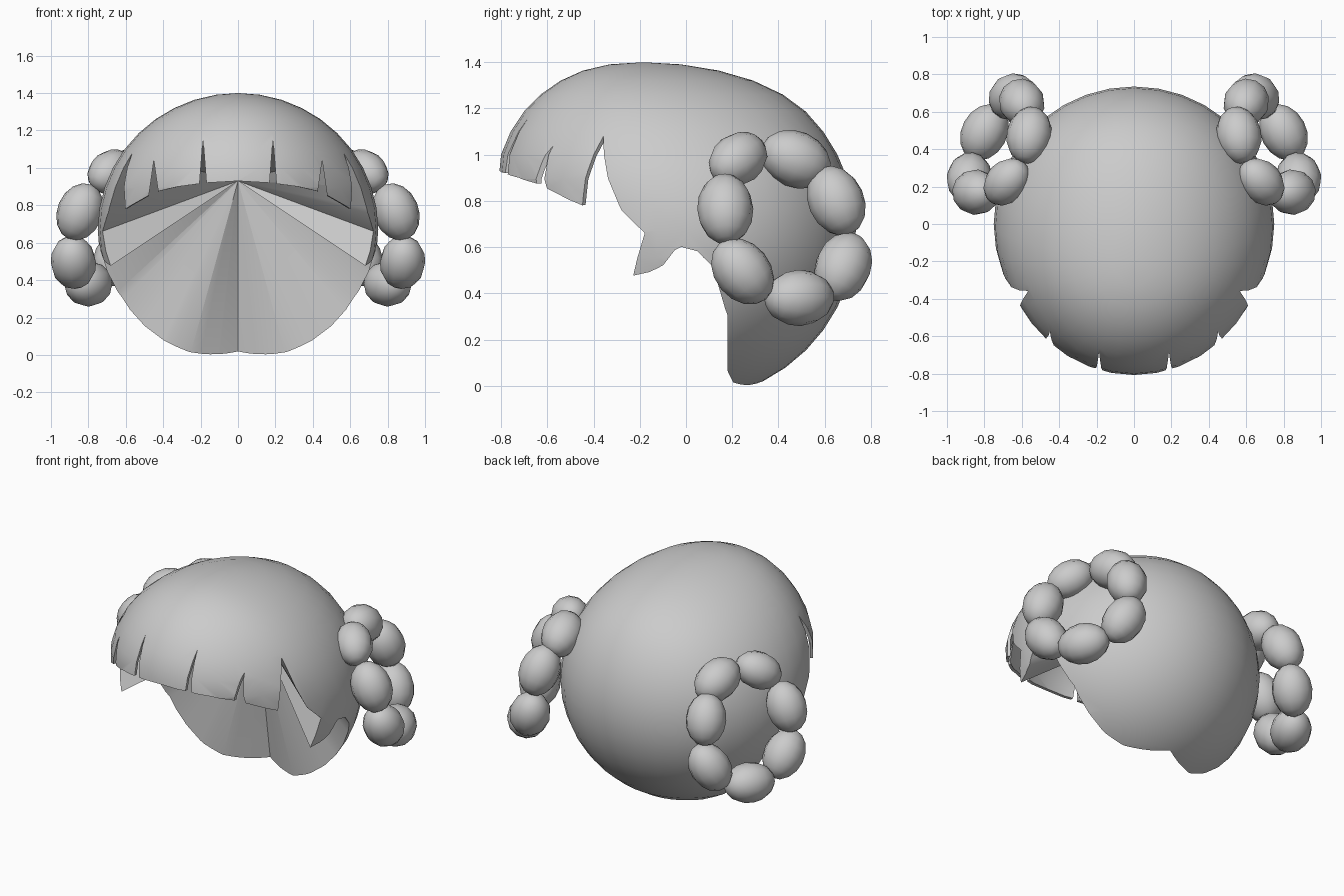
import bpy, bmesh, math
from mathutils import Vector

if "Cube" in bpy.data.objects:
    bpy.data.objects.remove(bpy.data.objects["Cube"])

grey = bpy.data.materials.new("hair_grey")
grey.diffuse_color = (0.6, 0.6, 0.6, 1)
grey.use_nodes = True
grey.node_tree.nodes["Principled BSDF"].inputs["Base Color"].default_value = grey.diffuse_color


def make(name, bm):
    bmesh.ops.recalc_face_normals(bm, faces=bm.faces)
    me = bpy.data.meshes.new(name)
    bm.to_mesh(me)
    bm.free()
    ob = bpy.data.objects.new(name, me)
    bpy.context.collection.objects.link(ob)
    me.materials.append(grey)
    return ob


def smooth(ob, angle):
    bpy.ops.object.select_all(action='DESELECT')
    ob.select_set(True)
    bpy.context.view_layer.objects.active = ob
    bpy.ops.object.shade_smooth_by_angle(angle=math.radians(angle))


def ramp(t):
    t = max(0.0, min(1.0, t))
    return t * t * (3 - 2 * t)


def subtract(ob, cutter):
    cutter.hide_render = True
    bpy.context.view_layer.objects.active = ob
    mod = ob.modifiers.new("cut", 'BOOLEAN')
    mod.operation = 'DIFFERENCE'
    mod.solver = 'EXACT'
    mod.object = cutter
    bpy.ops.object.modifier_apply(modifier=mod.name)
    bpy.data.objects.remove(cutter)


def push(x, y, z):
    """How far the upper front of the ball bulges forward."""
    amount = (0.135 + 0.2 * max(0, z - 0.95)) * (1 - 0.9 * x * x)
    return amount * ramp((z - 0.66) / 0.32) * ramp((0.55 - y) / 0.75)


def hair_ball(inset=0.0):
    bm = bmesh.new()
    bmesh.ops.create_uvsphere(bm, u_segments=36, v_segments=20, radius=1)
    for v in bm.verts:
        x, y = v.co.x * (0.75 - inset), v.co.y * (0.735 - inset)
        z = 0.67 + v.co.z * (0.73 - inset)
        v.co = (x, y - push(x, y, z), z)
    return bm


def side_x(y, z):
    """Half width of the ball at a given depth and height."""
    x, y0 = 0.6, y
    for _ in range(30):
        y0 = 0.5 * y0 + 0.5 * (y + push(x, y0, z))
        x = 0.75 * math.sqrt(max(0, 1 - (y0 / 0.735) ** 2 - ((z - 0.67) / 0.73) ** 2))
    return x


cap = make("hair_cap", hair_ball())

# Face opening: the hairline of one half, from the middle of the fringe, round
# the side lock and ear, to the cleft at the nape; it fans in to one inner point
fringe = [(0, -0.81, 0.93), (0.17, -0.78, 0.92), (0.32, -0.72, 0.9), (0.45, -0.64, 0.87)]
temple = [(-0.45, 0.78), (-0.36, 1.08), (-0.34, 0.9), (-0.28, 0.76), (-0.18, 0.66),
          (-0.23, 0.475), (-0.16, 0.49), (-0.1, 0.52), (-0.05, 0.585), (-0.02, 0.6),
          (0.05, 0.58), (0.12, 0.51), (0.18, 0.3)]
nape = [(0.37, 0.18, 0.07), (0.25, 0.205, 0.02), (0.1, 0.28, 0.0), (0, 0.33, 0.03)]
half = fringe + [(side_x(y, z), y, z) for y, z in temple] + nape
loop = half + [(-x, y, z) for x, y, z in reversed(half[1:-1])]
inner = Vector((0, 0.2, 0.93))
bm = bmesh.new()
apex = bm.verts.new(inner)
outer = bm.verts.new((0, -3, -3))
rim = [bm.verts.new(inner + 1.3 * (Vector(p) - inner)) for p in loop]
for a, b in zip(rim, rim[1:] + rim[:1]):
    bm.faces.new((apex, a, b))
    bm.faces.new((outer, b, a))
subtract(cap, make("face_cutter", bm))

# Hollow behind the fringe, so that it hangs as a thin curtain
notch = Vector(half[5])
d = notch - inner
bm = hair_ball(0.018)
for normal in ((0, -d.z, d.y * 1.0), (-d.y, d.x, 0), (d.y, d.x, 0)):
    n = Vector(normal)
    if n.x == 0:
        n = n if n.z > 0 else -n       # ceiling: discard what lies above
    res = bmesh.ops.bisect_plane(bm, geom=bm.verts[:] + bm.edges[:] + bm.faces[:],
                                 plane_co=inner, plane_no=n, clear_outer=True)
    cut = [e for e in res["geom_cut"] if isinstance(e, bmesh.types.BMEdge)]
    bmesh.ops.holes_fill(bm, edges=cut, sides=0)
subtract(cap, make("fringe_cutter", bm))

# Thin slits between the fringe locks
for x, top, back in ((0.187, 1.16, -0.5), (0.45, 1.04, -0.42)):
    for s in (-1, 1):
        w = 0.02 * (top - 0.8) / (top - 0.9)
        bm = bmesh.new()
        tri = [(s * x - w, 0.8), (s * x + w, 0.8), (s * x, top)]
        f = [bm.verts.new((a, -1.0, b)) for a, b in tri]
        g = [bm.verts.new((a, back, b)) for a, b in tri]
        bm.faces.new(f)
        bm.faces.new(g)
        for i in range(3):
            j = (i + 1) % 3
            bm.faces.new((f[i], f[j], g[j], g[i]))
        subtract(cap, make("slit_cutter", bm))
smooth(cap, 40)

# Braided loops: a ring of plump beads on each side, long along the ring
ring = [Vector(p) for p in (
    (0.68, 0.225, 0.98), (0.56, 0.475, 0.98), (0.60, 0.65, 0.80), (0.65, 0.68, 0.515),
    (0.80, 0.49, 0.38), (0.88, 0.245, 0.495), (0.845, 0.17, 0.765))]
for side, sx in (("right", 1), ("left", -1)):
    bm = bmesh.new()
    for i, p in enumerate(ring):
        along = ring[(i + 1) % len(ring)] - ring[i - 1]
        turn = along.to_track_quat('Z', 'Y')
        size = 0.92 if i == 0 else 1.0
        new = bmesh.ops.create_uvsphere(bm, u_segments=12, v_segments=8, radius=size)
        for v in new["verts"]:
            c = p + turn @ Vector((v.co.x * 0.122, v.co.y * 0.122, v.co.z * 0.158))
            v.co = (c.x * sx, c.y, c.z)
    smooth(make(side + "_braid_loop", bm), 60)
